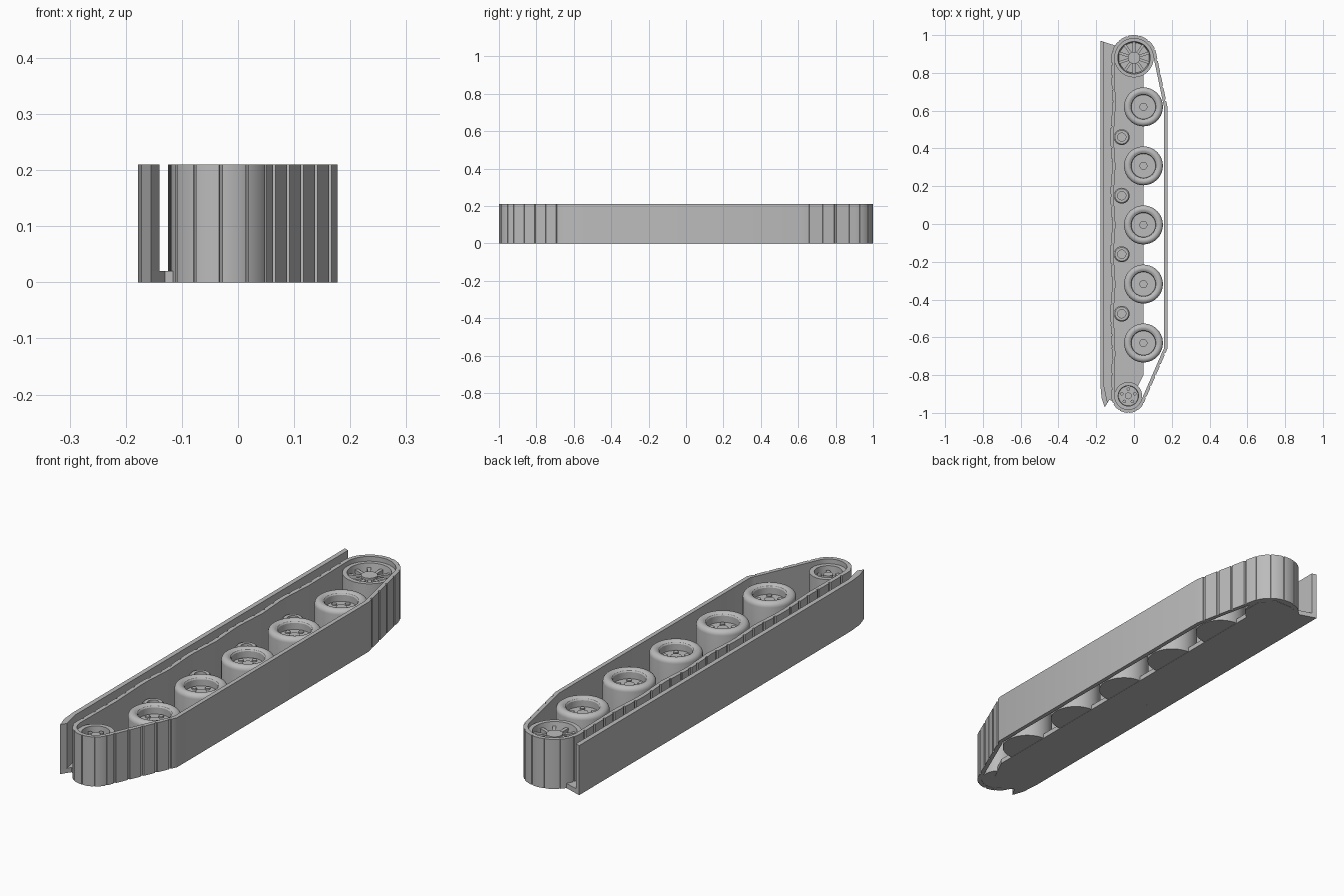
import bpy, bmesh, math
from mathutils import Vector

cube = bpy.data.objects.get("Cube")
if cube:
    bpy.data.objects.remove(cube)

grey = bpy.data.materials.new("plain_grey")
grey.use_nodes = True
grey.diffuse_color = (0.5, 0.5, 0.5, 1)
grey.node_tree.nodes["Principled BSDF"].inputs["Base Color"].default_value = (0.5, 0.5, 0.5, 1)

HEIGHT = 0.21
FLOOR = 0.02
RUN = 0.177
SPROCKET, SPROCKET_R = Vector((0, 0.88)), 0.12
IDLER, IDLER_R = Vector((-0.03, -0.91)), 0.09


def finish(name, bm, smooth=True):
    bmesh.ops.recalc_face_normals(bm, faces=bm.faces)
    mesh = bpy.data.meshes.new(name)
    bm.to_mesh(mesh)
    bm.free()
    mesh.materials.append(grey)
    obj = bpy.data.objects.new(name, mesh)
    bpy.context.collection.objects.link(obj)
    if smooth:
        bpy.ops.object.select_all(action="DESELECT")
        obj.select_set(True)
        bpy.context.view_layer.objects.active = obj
        bpy.ops.object.shade_smooth_by_angle(angle=math.radians(32))
    return obj


def prism(name, outline, z0, z1):
    bm = bmesh.new()
    low = [bm.verts.new((x, y, z0)) for x, y in outline]
    high = [bm.verts.new((x, y, z1)) for x, y in outline]
    bm.faces.new(low)
    bm.faces.new(high)
    for i in range(len(low)):
        j = (i + 1) % len(low)
        bm.faces.new((low[i], low[j], high[j], high[i]))
    return finish(name, bm, False)


def lathe(bm, centre, profile, sides=40):
    """Turn a (radius, height) profile about a vertical axis and cap both ends."""
    rings = []
    for r, z in profile:
        rings.append([bm.verts.new((centre[0] + r * math.cos(math.tau * i / sides),
                                    centre[1] + r * math.sin(math.tau * i / sides), z))
                      for i in range(sides)])
    for a, b in zip(rings, rings[1:]):
        for i in range(sides):
            j = (i + 1) % sides
            bm.faces.new((a[i], a[j], b[j], b[i]))
    bm.faces.new(rings[0])
    bm.faces.new(rings[-1])


def around(centre, radius, count):
    for i in range(count):
        a = math.tau * i / count + math.pi / 2
        yield a, (centre[0] + radius * math.cos(a), centre[1] + radius * math.sin(a))


def add_spokes(bm, centre, inner, outer, width, z0, z1, count):
    for a, _ in around(centre, inner, count):
        d = Vector((math.cos(a), math.sin(a)))
        n = Vector((-d.y, d.x)) * width / 2
        c = Vector(centre)
        corners = [c + d * inner - n, c + d * outer - n, c + d * outer + n, c + d * inner + n]
        low = [bm.verts.new((p.x, p.y, z0)) for p in corners]
        high = [bm.verts.new((p.x, p.y, z1)) for p in corners]
        bm.faces.new(low)
        bm.faces.new(high)
        for i in range(4):
            j = (i + 1) % 4
            bm.faces.new((low[i], low[j], high[j], high[i]))


# Track path: rear arc, sagging inner run, front arc, straight outer run
def arc(centre, radius, start, end, steps):
    return [centre + radius * Vector((math.cos(math.radians(start + (end - start) * i / steps)),
                                      math.sin(math.radians(start + (end - start) * i / steps))))
            for i in range(steps + 1)]


rollers = [0.46, 0.15, -0.16, -0.475]
path = arc(SPROCKET, SPROCKET_R, 12, 180, 24)
for i, y in enumerate(rollers):
    path += [Vector((-0.116, y + 0.155)), Vector((-0.125, y + 0.02)), Vector((-0.125, y - 0.02))]
path.append(Vector((-0.117, -0.68)))
path += arc(IDLER, IDLER_R, 180, 336, 20)
path += [Vector((RUN, -0.66)), Vector((RUN, 0.62))]

# Track band with a shallow groove at every link joint
points = []
link = 0.068
for i, a in enumerate(path):
    b = path[(i + 1) % len(path)]
    points.append((a, 0.0))
    straight = a.x > 0.17 and b.x > 0.17
    length = (b - a).length
    if length > link and not straight:
        count = max(1, round(length / link))
        direction = (b - a).normalized()
        for k in range(count):
            s = (k + 0.5) * length / count
            for offset, depth in ((-0.006, 0), (-0.004, 0.005), (0.004, 0.005), (0.006, 0)):
                points.append((a + direction * (s + offset), depth))
    elif length < link and i % 4 == 1:
        for t, depth in ((0.25, 0), (0.35, 0.004), (0.65, 0.004), (0.75, 0)):
            points.append((a.lerp(b, t), depth))

bm = bmesh.new()
columns = []
for i, (p, depth) in enumerate(points):
    tangent = (points[(i + 1) % len(points)][0] - points[i - 1][0]).normalized()
    normal = Vector((tangent.y, -tangent.x))
    o, n = p - normal * depth, p - normal * 0.018
    columns.append([bm.verts.new((q.x, q.y, z))
                    for q, z in ((o, 0), (o, HEIGHT), (n, HEIGHT), (n, 0))])
for i, a in enumerate(columns):
    b = columns[(i + 1) % len(columns)]
    for k in range(4):
        m = (k + 1) % 4
        bm.faces.new((a[k], b[k], b[m], a[m]))
finish("track_band", bm)

# Hull floor and side wall
prism("hull_floor", [(-0.178, 0.97), (-0.1, 0.945), (-0.04, 0.97), (0.04, 0.97), (0.09, 0.92),
                     (0.09, 0.84), (0.05, 0.79), (0.05, -0.8), (0.0, -0.9), (-0.09, -0.95),
                     (-0.13, -0.93), (-0.155, -0.97), (-0.172, -0.92), (-0.178, -0.85)], 0, FLOOR)
prism("hull_side_wall", [(-0.178, 0.97), (-0.158, 0.963), (-0.158, -0.86), (-0.14, -0.945),
                         (-0.155, -0.97), (-0.172, -0.92), (-0.178, -0.85)], 0, HEIGHT)

# Road wheels: rounded tyre, recessed disc, hub and bolts
for i, y in enumerate((0.62, 0.308, -0.005, -0.318, -0.63)):
    bm = bmesh.new()
    c = (0.05, y)
    top = 0.19
    tyre = [(0.083 + 0.02 * math.cos(a * math.pi / 12), top - 0.02 + 0.02 * math.sin(a * math.pi / 12))
            for a in range(0, 10)]
    lathe(bm, c, [(0.103, 0.001)] + tyre + [(0.068, top - 0.006), (0.064, top - 0.012), (0.064, 0.15)])
    lathe(bm, c, [(0.021, 0.149), (0.021, 0.158)], 20)
    for _, p in around(c, 0.044, 5):
        lathe(bm, p, [(0.01, 0.149), (0.01, 0.156)], 12)
    finish(f"road_wheel_{i + 1}", bm)

# Return rollers
for i, y in enumerate(rollers):
    bm = bmesh.new()
    lathe(bm, (-0.065, y), [(0.042, 0.01), (0.042, 0.134), (0.036, 0.14), (0.022, 0.14), (0.022, 0.13)], 28)
    finish(f"return_roller_{i + 1}", bm)

# Drive sprocket with spokes
bm = bmesh.new()
lathe(bm, SPROCKET, [(0.104, 0.001), (0.104, 0.19), (0.086, 0.19), (0.08, 0.15)])
lathe(bm, SPROCKET, [(0.032, 0.149), (0.032, 0.18)], 24)
add_spokes(bm, SPROCKET, 0.028, 0.084, 0.014, 0.149, 0.172, 10)
finish("drive_sprocket", bm)

# Front idler with spokes and bolts
bm = bmesh.new()
lathe(bm, IDLER, [(0.073, 0.001), (0.073, 0.19), (0.054, 0.19), (0.052, 0.15)])
lathe(bm, IDLER, [(0.018, 0.149), (0.018, 0.18)], 20)
for _, p in around(IDLER, 0.036, 5):
    lathe(bm, p, [(0.009, 0.149), (0.009, 0.175)], 12)
finish("front_idler", bm)
